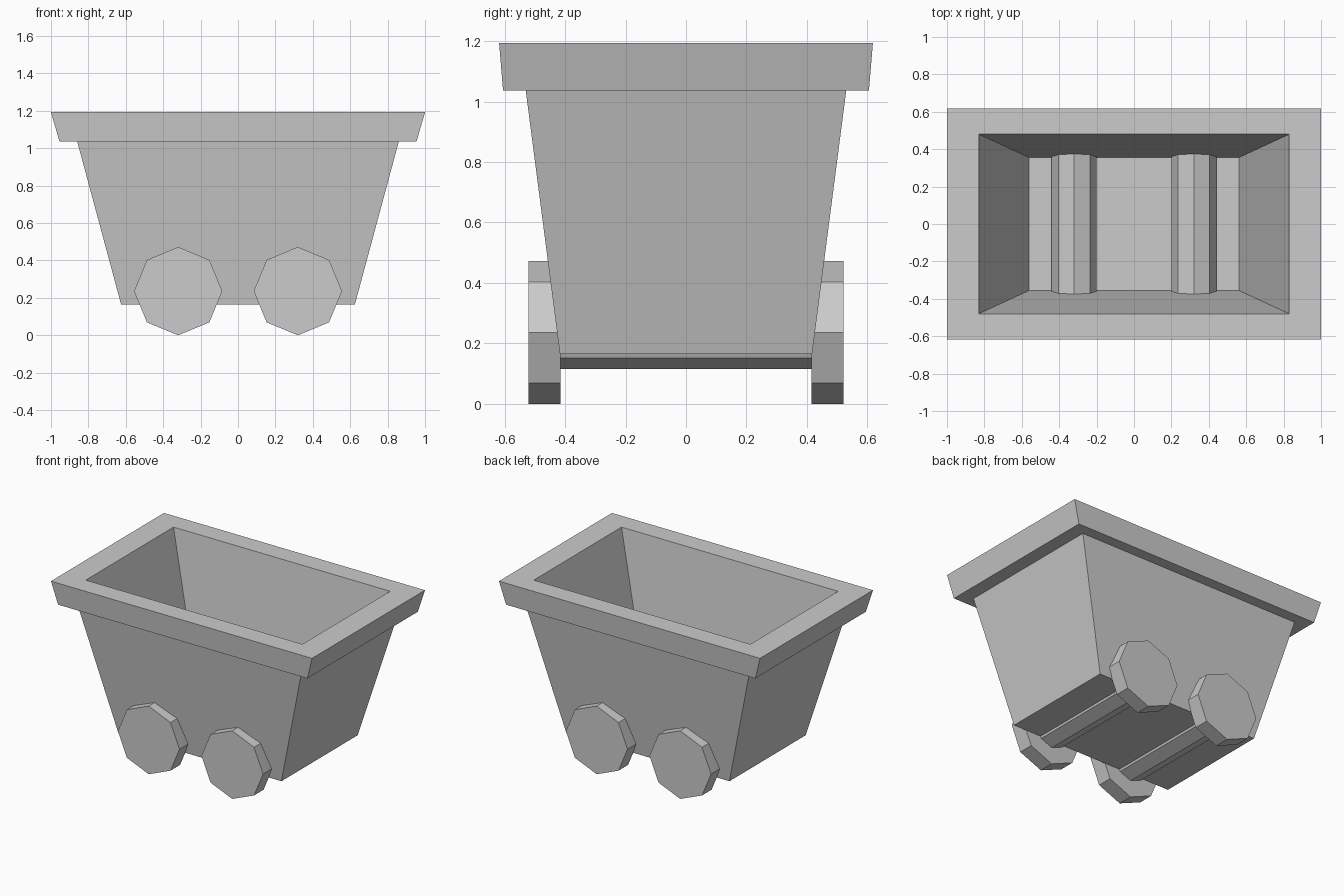
import bpy, bmesh, math

if "Cube" in bpy.data.objects:
    bpy.data.objects.remove(bpy.data.objects["Cube"])

# Tub: stacked rectangular rings (half x, half y, z), outside up, over the rim, down inside
RINGS = [
    (0.625, 0.417, 0.165),   # outer bottom
    (0.86, 0.53, 1.037),     # under the rim
    (0.955, 0.605, 1.037),   # rim lower edge
    (1.0, 0.618, 1.193),     # rim upper edge
    (0.83, 0.48, 1.193),     # opening
    (0.562, 0.356, 0.205),   # inner floor
]
bm = bmesh.new()
loops = [[bm.verts.new((sx * x, sy * y, z))
          for sx, sy in ((-1, -1), (1, -1), (1, 1), (-1, 1))] for x, y, z in RINGS]
for a, b in zip(loops, loops[1:]):
    for i in range(4):
        j = (i + 1) % 4
        bm.faces.new((a[i], a[j], b[j], b[i]))
bm.faces.new(loops[0][::-1])
bm.faces.new(loops[-1])
bmesh.ops.recalc_face_normals(bm, faces=bm.faces)
mesh = bpy.data.meshes.new("cart_tub")
bm.to_mesh(mesh)
bm.free()
bpy.context.collection.objects.link(bpy.data.objects.new("cart_tub", mesh))


def octagon_bar(name, radius, x, y0, y1):
    """Eight-sided cylinder along y with a corner pointing up."""
    bpy.ops.mesh.primitive_cylinder_add(
        vertices=8, radius=radius, depth=y1 - y0,
        location=(x, (y0 + y1) / 2, 0.236), rotation=(math.pi / 2, 0, 0))
    bpy.context.object.name = name


# Axles and wheels
for end, x in (("left", -0.32), ("right", 0.32)):
    octagon_bar(f"{end}_axle", 0.12, x, -0.417, 0.417)
    octagon_bar(f"{end}_front_wheel", 0.236, x, -0.52, -0.415)
    octagon_bar(f"{end}_back_wheel", 0.236, x, 0.415, 0.52)
